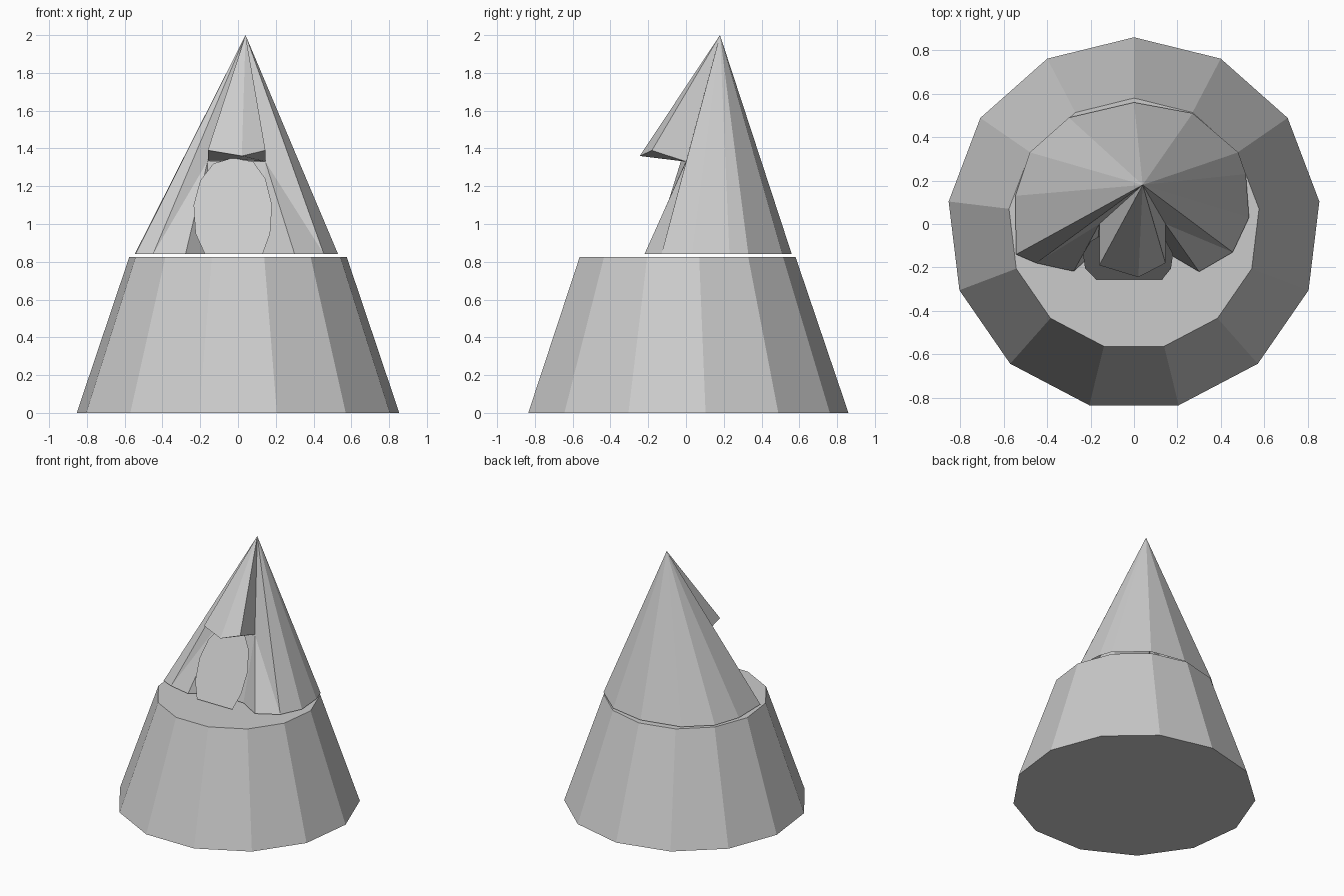
import bpy
from math import cos, sin, tau, pi

default = bpy.data.objects.get("Cube")
if default:
    bpy.data.objects.remove(default, do_unlink=True)

# One plain grey for everything
GREY = (0.6, 0.6, 0.6, 1)
grey = bpy.data.materials.new("plain grey")
grey.use_nodes = True
grey.diffuse_color = GREY
grey.node_tree.nodes["Principled BSDF"].inputs["Base Color"].default_value = GREY


def build(name, verts, faces):
    mesh = bpy.data.meshes.new(name)
    mesh.from_pydata(verts, [], faces)
    mesh.materials.append(grey)
    mesh.update()
    obj = bpy.data.objects.new(name, mesh)
    bpy.context.collection.objects.link(obj)
    return obj


# Robe: tapered thirteen-sided body with closed ends
SIDES = 13


def ring(radius, z):
    return [(radius * cos(pi / 2 + tau * i / SIDES),
             radius * sin(pi / 2 + tau * i / SIDES), z) for i in range(SIDES)]


walls = [(i, (i + 1) % SIDES, SIDES + (i + 1) % SIDES, SIDES + i) for i in range(SIDES)]
caps = [tuple(reversed(range(SIDES))), tuple(range(SIDES, 2 * SIDES))]
build("robe", ring(0.86, 0) + ring(0.58, 0.825), walls + caps)

# Hood: cone to an off-centre tip, open at the front with folded flaps
HEM = 0.84
APEX = (0.04, 0.18, 2.0)
ROOT_R, ROOT_L = (0.145, 0.0, 1.33), (-0.16, 0.0, 1.335)
hem = [(0.30, -0.22), (0.455, -0.13), (0.53, 0.03), (0.515, 0.23), (0.48, 0.33),
       (0.27, 0.51), (0, 0.56), (-0.30, 0.49), (-0.48, 0.33), (-0.547, 0.13),
       (-0.543, -0.14), (-0.45, -0.18), (-0.278, -0.218)]
n = len(hem)
verts = [(x, y, HEM) for x, y in hem] + [APEX, ROOT_R, ROOT_L]
apex, root_r, root_l = n, n + 1, n + 2
shell = [(i, i + 1, apex) for i in range(1, n - 2)]
shell += [(0, 1, root_r), (root_r, 1, apex),
          (n - 2, n - 1, root_l), (n - 2, root_l, apex)]
build("hood", verts, shell)

# Lining: inner folds of the flaps and the panel behind the face
build("hood_lining",
      [ROOT_R, ROOT_L, (0.30, -0.22, HEM), (0.13, -0.12, HEM),
       (-0.17, -0.12, HEM), (-0.278, -0.218, HEM)],
      [(0, 3, 2), (1, 5, 4), (0, 1, 4, 3)])

# Brim: peaked front of the hood with side panels and underside
build("hood_brim",
      [APEX, (-0.16, -0.19, 1.39), (0.02, -0.245, 1.36), (0.145, -0.18, 1.39),
       ROOT_R, (0.02, 0.0, 1.34), ROOT_L],
      [(0, 1, 2), (0, 2, 3), (0, 3, 4), (0, 6, 1), (1, 6, 5, 2), (2, 5, 4, 3)])

# Face: flat sloping oval plate
outline = [(-0.175, 0.84), (0.13, 0.84), (0.17, 0.95), (0.18, 1.10), (0.145, 1.24),
           (0.08, 1.33), (-0.03, 1.35), (-0.13, 1.32), (-0.20, 1.23), (-0.235, 1.10),
           (-0.225, 0.95)]
build("face", [(x, -0.255 + 0.45 * (z - HEM), z) for x, z in outline],
      [tuple(range(len(outline)))])
